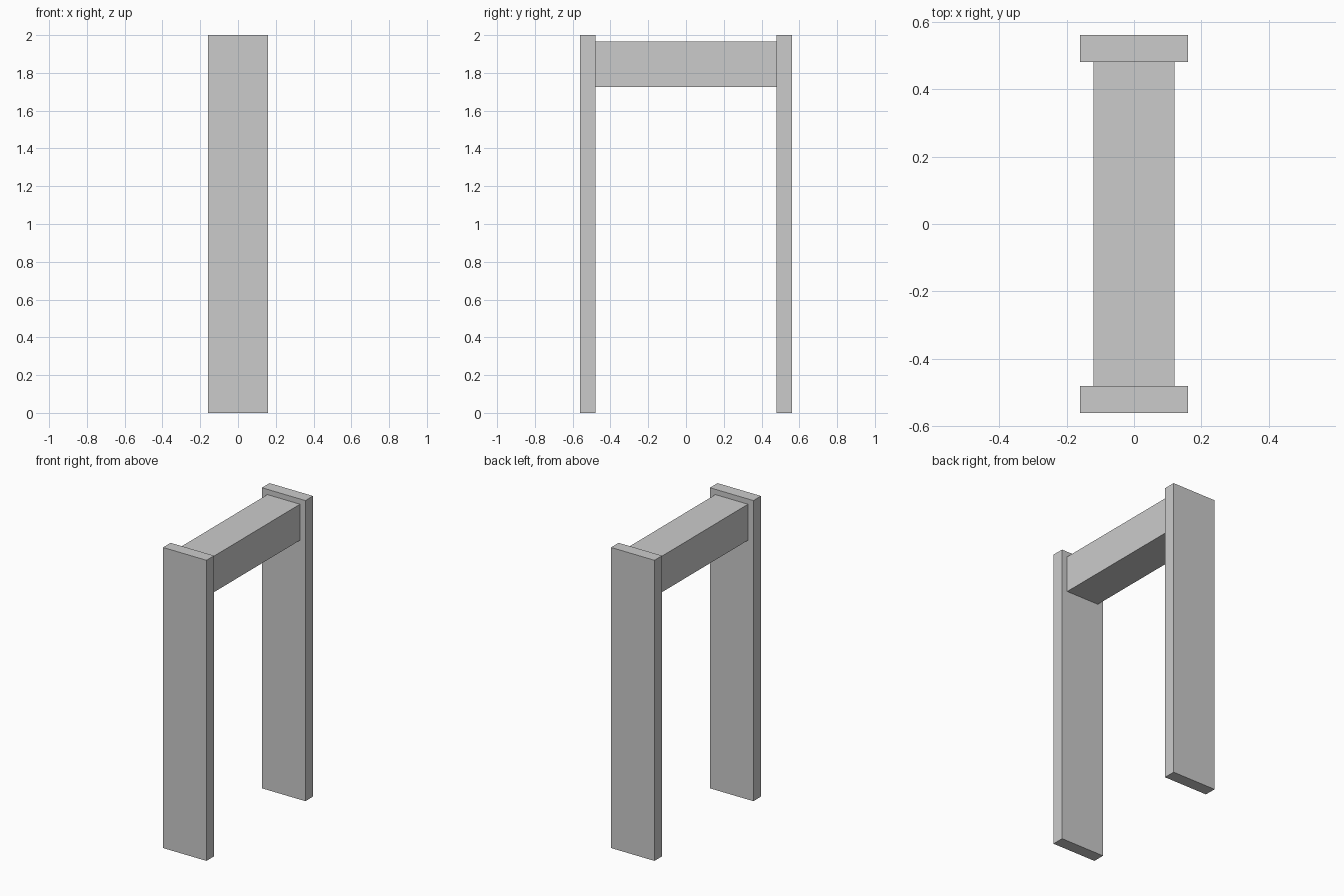
import bpy

cube = bpy.data.objects.get("Cube")
if cube:
    bpy.data.objects.remove(cube, do_unlink=True)

# Single plain grey material
GREY = (0.6, 0.6, 0.6, 1.0)
grey = bpy.data.materials.new("plain_grey")
grey.use_nodes = True
grey.diffuse_color = GREY
for node in grey.node_tree.nodes:
    if node.type == 'BSDF_PRINCIPLED':
        node.inputs["Base Color"].default_value = GREY


def box(name, size, centre):
    """Add a flat-shaded box of full dimensions size."""
    bpy.ops.mesh.primitive_cube_add(size=1, location=centre)
    ob = bpy.context.object
    ob.name = name
    ob.scale = size
    bpy.ops.object.transform_apply(location=False, rotation=False, scale=True)
    ob.data.materials.append(grey)
    return ob


# Upright posts, front and back
for name, side in (("front_post", -1), ("back_post", 1)):
    box(name, (0.32, 0.08, 2.0), (0, side * 0.52, 1.0))

# Cross beam between the posts
box("cross_beam", (0.24, 0.96, 0.24), (0, 0, 1.845))
